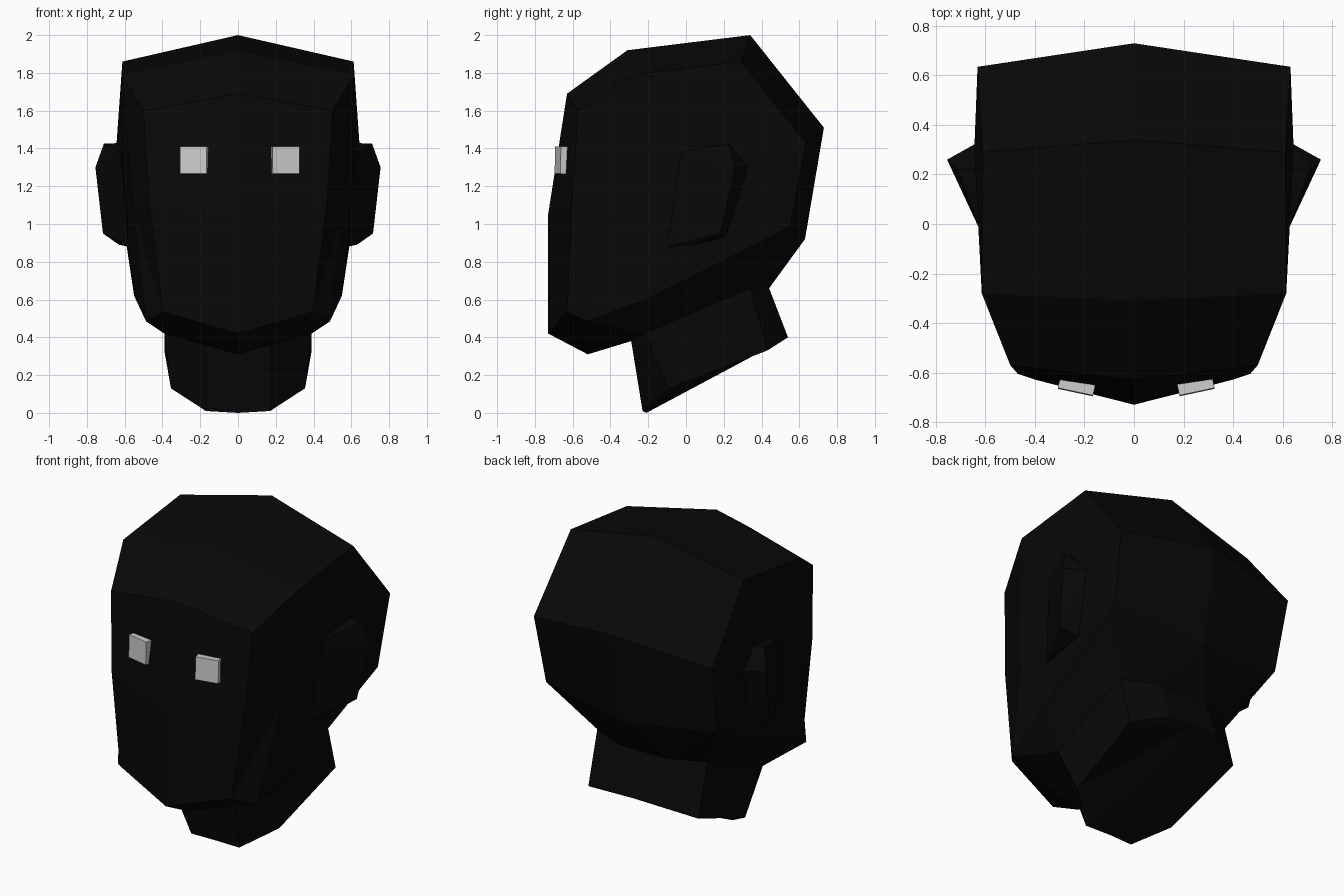
import bpy, bmesh, math

old = bpy.data.objects.get("Cube")
if old:
    bpy.data.objects.remove(old, do_unlink=True)


def material(name, value):
    m = bpy.data.materials.new(name)
    m.use_nodes = True
    colour = (value, value, value, 1)
    m.diffuse_color = colour
    bsdf = next(n for n in m.node_tree.nodes if n.type == "BSDF_PRINCIPLED")
    bsdf.inputs["Base Color"].default_value = colour
    return m


black = material("near black", 0.0025)
white = material("soft white", 0.61)


def finish(name, bm, mat, mirror=False):
    bmesh.ops.recalc_face_normals(bm, faces=bm.faces)
    mesh = bpy.data.meshes.new(name)
    bm.to_mesh(mesh)
    bm.free()
    mesh.materials.append(mat)
    obj = bpy.data.objects.new(name, mesh)
    bpy.context.collection.objects.link(obj)
    if mirror:
        mod = obj.modifiers.new("Mirror", "MIRROR")
        mod.use_clip = True
    return obj


def strip(bm, row_a, row_b):
    for i in range(len(row_a) - 1):
        bm.faces.new((row_a[i], row_a[i + 1], row_b[i + 1], row_b[i]))


def fan(bm, hub, rim):
    for a, b in zip(rim, rim[1:]):
        bm.faces.new((hub, a, b))


# Head: centre and side outlines, running from the chin over the crown to the nape
centre = [(-.52, .31), (-.73, .42), (-.73, 1.05), (-.63, 1.69), (-.31, 1.92),
          (.34, 2), (.73, 1.51), (.63, .92)]
side = [(.487, -.52, .485), (.395, -.63, .535), (.47, -.605, 1.1), (.5, -.57, 1.6),
        (.615, -.28, 1.79), (.612, .29, 1.86), (.632, .635, 1.43), (.605, .55, .985)]
# The line where the neck joins, from the back centre round to the front centre
neck_top = [(0, .44, .66), (.17, .44, .66), (.39, .34, .66),
            (.39, -.22, .42), (.17, -.29, .38), (0, -.29, .38)]

bm = bmesh.new()
mid = [bm.verts.new((0, y, z)) for y, z in centre]
rim = [bm.verts.new(p) for p in side]
join = [bm.verts.new(p) for p in neck_top]
jaw = bm.verts.new((.55, -.17, .62))
strip(bm, mid, rim)

# Underside of the skull and jaw, meeting the neck
nape, nape_side = mid[-1], rim[-1]
chin, chin_side = mid[0], rim[0]
fan(bm, nape, join[:2])
fan(bm, nape_side, [nape, join[1], join[2]])
fan(bm, jaw, [nape_side, join[2], join[3], chin_side])
fan(bm, chin, [chin_side, join[3], join[4], join[5]])

# Temples and cheeks
temple = bm.verts.new((.645, .3, 1.4))
cheek = bm.verts.new((.55, -.37, 1.05))
fan(bm, temple, [cheek] + rim[4:] + [jaw, cheek])
fan(bm, cheek, [jaw] + rim[:5])
finish("head", bm, black, mirror=True)

# Ears: wedges that swing outward toward the back
bm = bmesh.new()
for p in [(.71, .22, 1.425), (.755, .26, 1.3), (.715, .18, .95), (.63, .05, .89),
          (.6, .23, 1.43), (.63, .33, 1.3), (.59, .21, .93),
          (.62, -.03, 1.38), (.58, -.1, .88)]:
    bm.verts.new(p)
bmesh.ops.convex_hull(bm, input=bm.verts)
finish("ears", bm, black, mirror=True)

# Neck: a slanted column with bevelled corners, cut at a slope underneath
neck_base = [(0, .54, .4), (.17, .54, .4), (.39, .43, .33),
             (.355, -.09, .13), (.17, -.23, .01), (0, -.21, 0)]
bm = bmesh.new()
upper = [bm.verts.new(p) for p in neck_top]
lower = [bm.verts.new(p) for p in neck_base]
strip(bm, upper, lower)
fan(bm, lower[0], lower[1:])
finish("neck", bm, black, mirror=True)

# Eyes: small square blocks turned to follow the face
for name, x, sign in (("left_eye", .25, 1), ("right_eye", -.232, -1)):
    bm = bmesh.new()
    bmesh.ops.create_cube(bm, size=1)
    bmesh.ops.scale(bm, vec=(.145, .045, .145), verts=bm.verts)
    eye = finish(name, bm, white)
    eye.location = (x, -.657, 1.338)
    eye.rotation_euler = (math.radians(-1.5), 0, math.radians(12) * sign)
